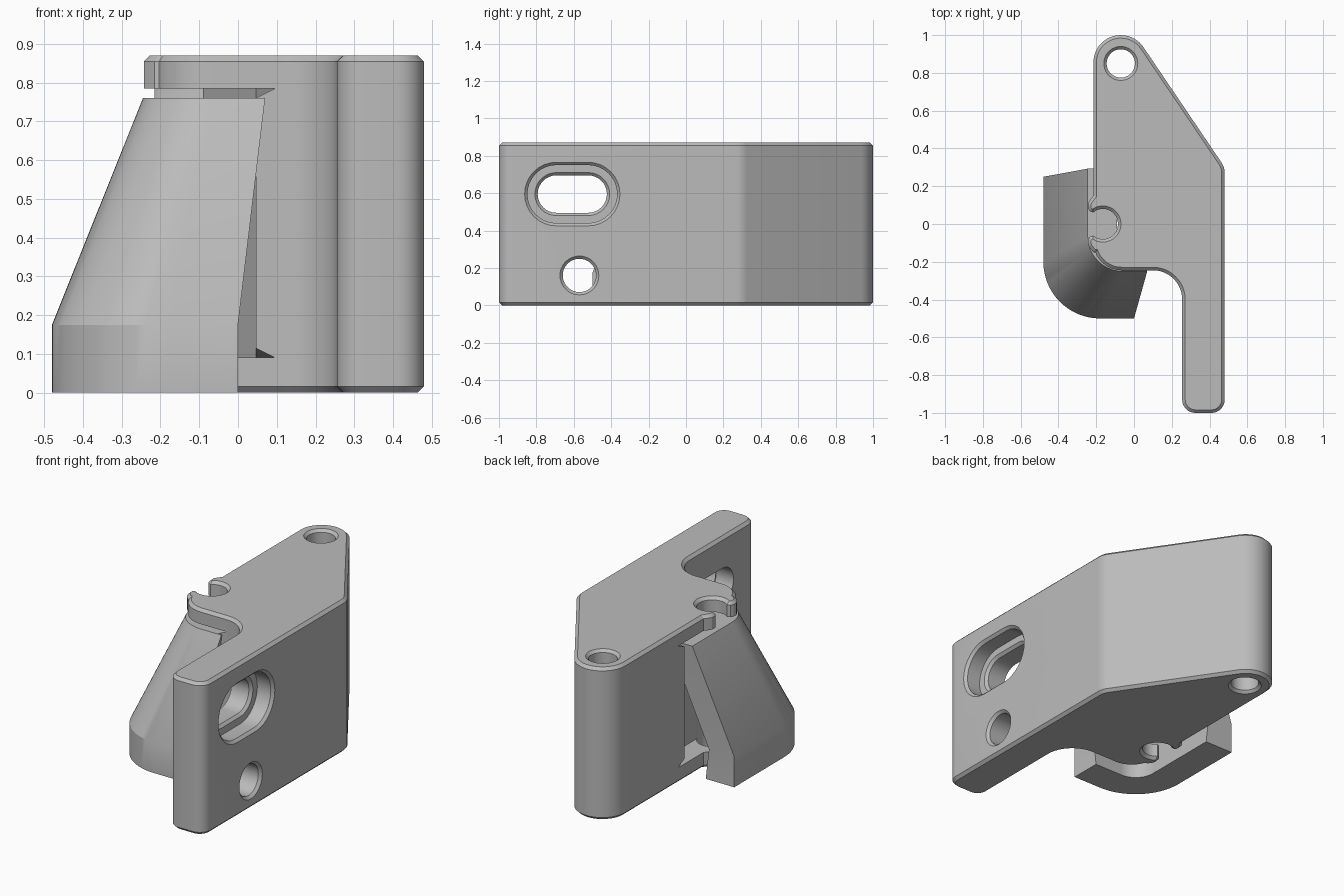
import bpy, bmesh, math

if "Cube" in bpy.data.objects:
    bpy.data.objects.remove(bpy.data.objects["Cube"], do_unlink=True)

grey = bpy.data.materials.new("plain_grey")
grey.use_nodes = True
grey.diffuse_color = (0.5, 0.5, 0.5, 1)
grey.node_tree.nodes["Principled BSDF"].inputs["Base Color"].default_value = (0.5, 0.5, 0.5, 1)


def arc(cx, cy, r, start, end, n=12):
    angles = [math.radians(start + (end - start) * i / n) for i in range(n + 1)]
    return [(cx + r * math.cos(a), cy + r * math.sin(a)) for a in angles]


def loft(name, rings, chamfer=0):
    """Skin a stack of rings, cap both ends, optionally chamfer the caps."""
    bm = bmesh.new()
    loops = [[bm.verts.new(p) for p in ring] for ring in rings]
    n = len(loops[0])
    for a, b in zip(loops, loops[1:]):
        for i in range(n):
            j = (i + 1) % n
            bm.faces.new((a[i], a[j], b[j], b[i]))
    caps = [bm.faces.new(loops[0]), bm.faces.new(loops[-1])]
    bmesh.ops.recalc_face_normals(bm, faces=bm.faces)
    if chamfer:
        edges = [e for f in caps for e in f.edges]
        bmesh.ops.bevel(bm, geom=edges, offset=chamfer, segments=1, affect='EDGES')
    mesh = bpy.data.meshes.new(name)
    bm.to_mesh(mesh)
    bm.free()
    obj = bpy.data.objects.new(name, mesh)
    bpy.context.collection.objects.link(obj)
    mesh.materials.append(grey)
    return obj


def at_height(outline, z):
    return [(x, y, z) for x, y in outline]


def select(obj):
    bpy.ops.object.select_all(action='DESELECT')
    obj.select_set(True)
    bpy.context.view_layer.objects.active = obj


def cut(obj, cutter):
    mod = obj.modifiers.new("cut", 'BOOLEAN')
    mod.operation = 'DIFFERENCE'
    mod.solver = 'EXACT'
    mod.object = cutter
    select(obj)
    bpy.ops.object.modifier_apply(modifier=mod.name)
    bpy.data.objects.remove(cutter, do_unlink=True)


def side_cutter(name, y, z, half, steps):
    """Round-ended cutter along x; steps are (x, radius)."""
    rings = []
    for x, r in steps:
        outline = arc(half, 0, r, -90, 90, 16) + arc(-half, 0, r, 90, 270, 16)
        if half == 0:
            outline = arc(0, 0, r, 0, 350, 35)
        rings.append([(x, y + u, z + v) for u, v in outline])
    return loft(name, rings)


# Bracket body with the snap notch in its left edge
HEIGHT = 0.87
lip = [(-0.215, 0.15), (-0.232, 0.128), (-0.243, 0.11), (-0.243, 0.082), (-0.235, 0.068)]
outline = arc(0.38, 0.27, 0.1, 0, 34, 6)
outline += arc(-0.07, 0.855, 0.145, 34, 180, 24)
outline += lip + arc(-0.165, 0, 0.08, 130, -130, 24)
outline += [(x, -y) for x, y in reversed(lip)]
outline += arc(-0.065, -0.095, 0.15, 202, 270)
outline += arc(0.1, -0.4, 0.155, 90, 0)
outline += arc(0.325, -0.93, 0.07, 180, 270, 8) + arc(0.41, -0.93, 0.07, 270, 360, 8)
body = loft("bracket_body", [at_height(outline, 0), at_height(outline, HEIGHT)], 0.016)

# Recess that clears the deflector, flared at floor and ceiling
def recess(d):
    return [(-0.4, 0.32 + d), (-0.2, 0.32 + d), (-0.09, 0.3), (-0.09, -0.1),
            (0.047, 0.0), (0.047 + d, -0.3), (-0.4, -0.3)]

cut(body, loft("recess_cutter", [at_height(recess(d), z) for z, d in
                                 ((0.09, 0.06), (0.12, 0), (0.76, 0), (0.785, 0.06))]))

# Vertical pivot hole, countersunk at both ends
steps = ((-0.01, 0.1), (0.015, 0.075), (HEIGHT - 0.015, 0.075), (HEIGHT + 0.01, 0.1))
cut(body, loft("pivot_cutter", [at_height(arc(-0.07, 0.85, r, 0, 350, 35), z) for z, r in steps]))

# Counterbored slot and plain round hole through the arm
cut(body, side_cutter("slot_cutter", -0.608, 0.595, 0.085,
                      ((0.5, 0.19), (0.465, 0.155), (0.38, 0.155), (0.38, 0.115),
                       (0.365, 0.1), (0.2, 0.1))))
cut(body, side_cutter("hole_cutter", -0.57, 0.16, 0,
                      ((0.5, 0.124), (0.465, 0.089), (0.2, 0.089))))


# Curved deflector: straight skirt below, tapering up into the recess
def section(x, y, r, rear, end, wall):
    outer = [(x - r, rear)] + arc(x, y, r, 180, 270, 16) + [(end, y - r)]
    k = r - wall
    inner = [(x - k, rear)] + arc(x, y, k, 180, 270, 16) + [(end, y - k)]
    return outer + inner[::-1]

skirt = dict(x=-0.18, y=-0.2, r=0.3, rear=0.25, end=0)
deflector = loft("deflector", [
    at_height(section(**skirt, wall=0.18), 0),
    at_height(section(**skirt, wall=0.16), 0.175),
    at_height(section(-0.06, -0.065, 0.185, 0.293, 0.07, 0.155), 0.76)])

for obj in (body, deflector):
    select(obj)
    bpy.ops.object.shade_smooth_by_angle(angle=math.radians(25))
